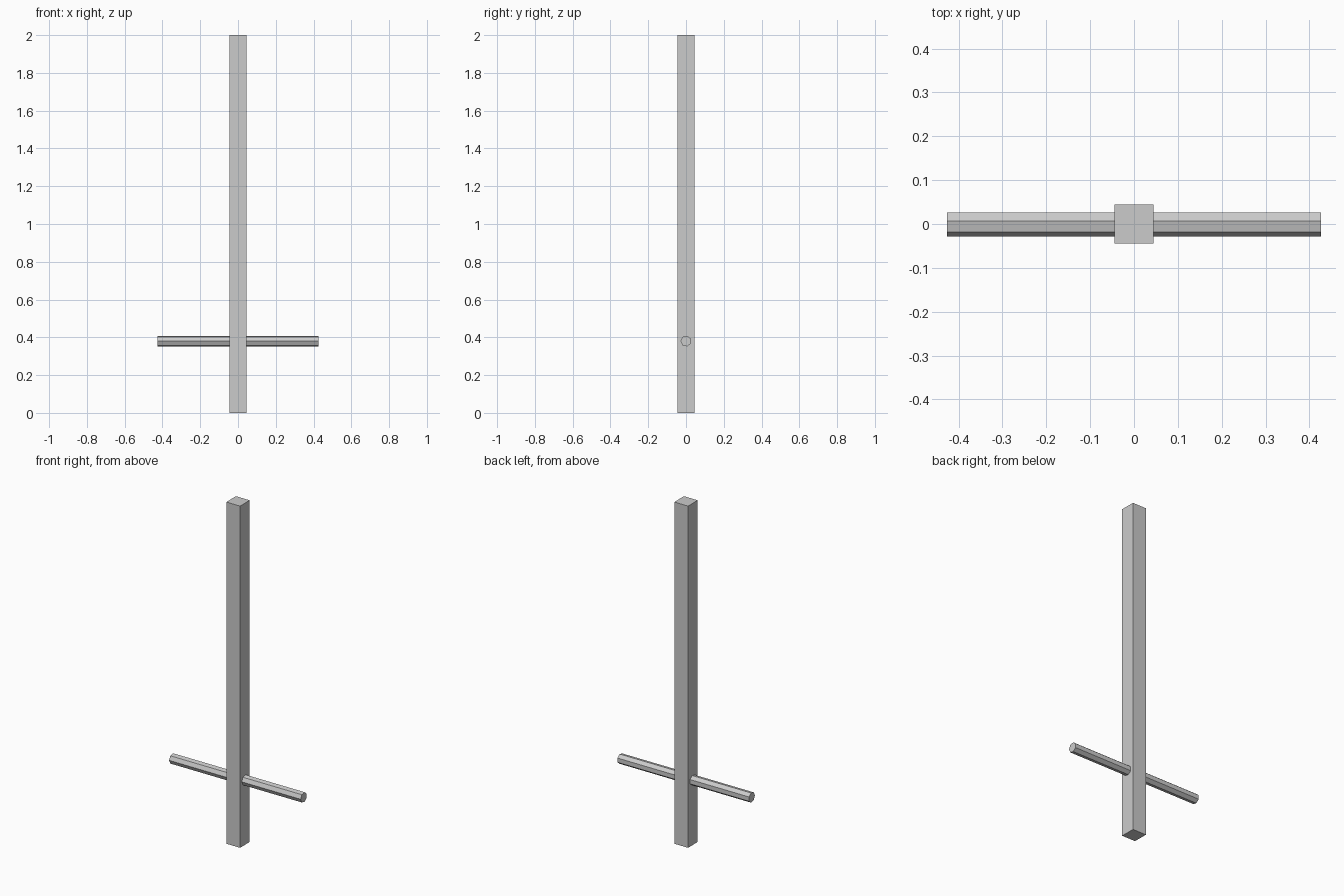
import bpy, bmesh
from math import cos, sin, tau

if "Cube" in bpy.data.objects:
    bpy.data.objects.remove(bpy.data.objects["Cube"])


def prism(name, start, end):
    """Closed prism between two matching rings of points."""
    bm = bmesh.new()
    a = [bm.verts.new(p) for p in start]
    b = [bm.verts.new(p) for p in end]
    bm.faces.new(a)
    bm.faces.new(b)
    n = len(a)
    for i in range(n):
        j = (i + 1) % n
        bm.faces.new((a[i], a[j], b[j], b[i]))
    bmesh.ops.recalc_face_normals(bm, faces=bm.faces)
    mesh = bpy.data.meshes.new(name)
    bm.to_mesh(mesh)
    bm.free()
    obj = bpy.data.objects.new(name, mesh)
    bpy.context.collection.objects.link(obj)
    return obj


# Square upright post
h = 0.0445
square = [(-h, -h), (h, -h), (h, h), (-h, h)]
prism("post", [(x, y, 0) for x, y in square], [(x, y, 2) for x, y in square])

# Seven-sided cross bar through the post, one edge facing the front
SIDES, R, Z, HALF = 7, 0.029, 0.38, 0.426
ring = [(-R * cos(tau * i / SIDES), Z + R * sin(tau * i / SIDES)) for i in range(SIDES)]
prism("cross_bar", [(-HALF, y, z) for y, z in ring], [(HALF, y, z) for y, z in ring])
